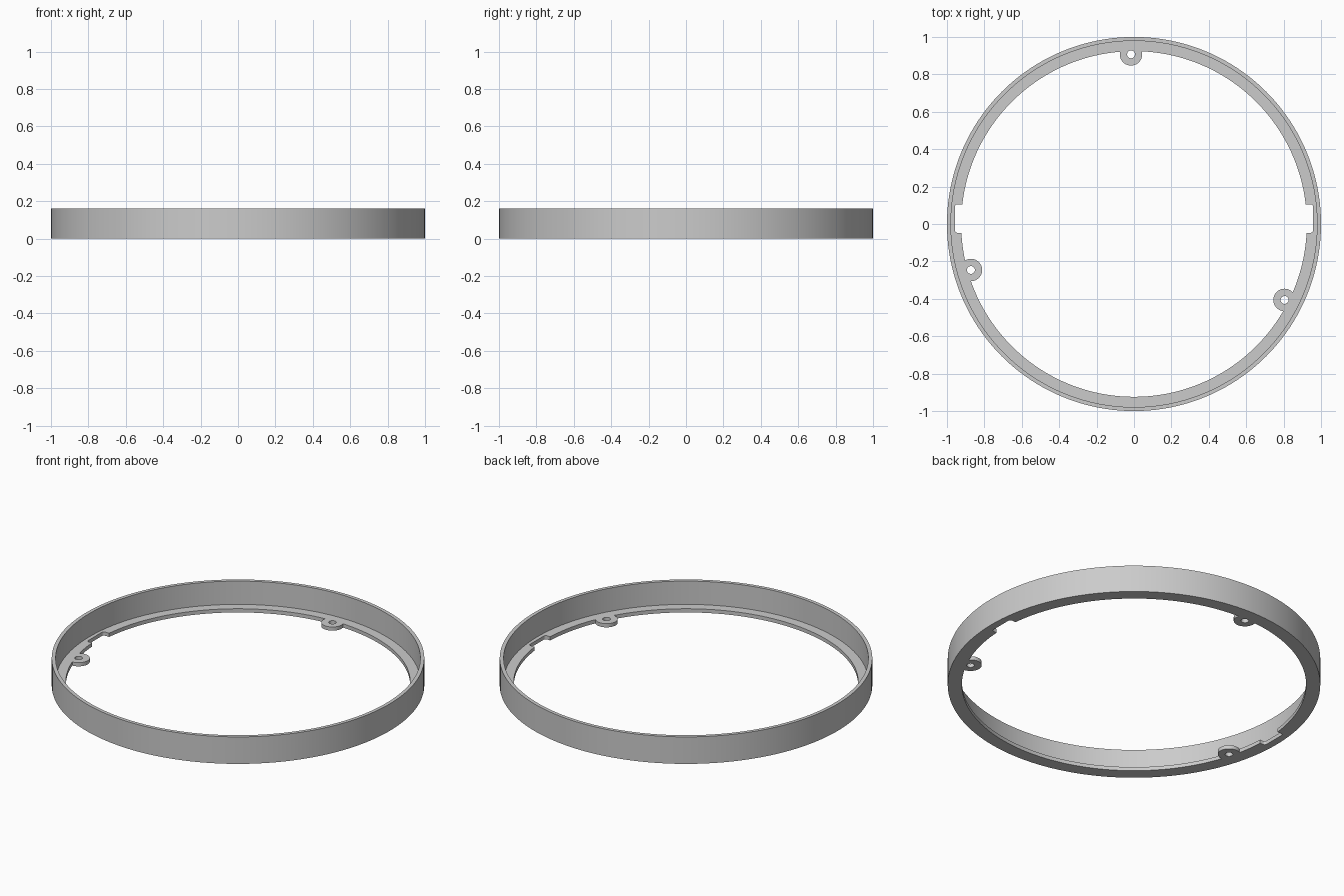
import bpy, bmesh, math
from mathutils import Matrix, Vector

cube = bpy.data.objects.get("Cube")
if cube:
    bpy.data.objects.remove(cube, do_unlink=True)

HEIGHT, FLOOR = 0.16, 0.022
LUGS = [(-0.016, 0.907), (-0.872, -0.246), (0.805, -0.406)]

grey = bpy.data.materials.new("plain_grey")
grey.use_nodes = True
grey.diffuse_color = (0.6, 0.6, 0.6, 1)
grey.node_tree.nodes["Principled BSDF"].inputs["Base Color"].default_value = (0.6, 0.6, 0.6, 1)


def add_object(name, bm):
    bmesh.ops.recalc_face_normals(bm, faces=bm.faces)
    mesh = bpy.data.meshes.new(name)
    bm.to_mesh(mesh)
    bm.free()
    mesh.materials.append(grey)
    obj = bpy.data.objects.new(name, mesh)
    bpy.context.collection.objects.link(obj)
    return obj


def lathe(name, profile, steps):
    bm = bmesh.new()
    rings = []
    for i in range(steps):
        a = 2 * math.pi * i / steps
        rings.append([bm.verts.new((r * math.cos(a), r * math.sin(a), z)) for r, z in profile])
    n = len(profile)
    for i in range(steps):
        here, after = rings[i], rings[(i + 1) % steps]
        for j in range(n):
            k = (j + 1) % n
            bm.faces.new((here[j], after[j], after[k], here[k]))
    return add_object(name, bm)


def disc(name, x, y, radius, low, high, steps):
    bm = bmesh.new()
    bmesh.ops.create_cone(bm, cap_ends=True, segments=steps, radius1=radius, radius2=radius,
                          depth=high - low, matrix=Matrix.Translation((x, y, (low + high) / 2)))
    return add_object(name, bm)


def rounded_box(name, centre, size, radius):
    bm = bmesh.new()
    bmesh.ops.create_cube(bm, size=1)
    bmesh.ops.scale(bm, vec=Vector(size), verts=bm.verts)
    upright = [e for e in bm.edges if abs(e.verts[0].co.z - e.verts[1].co.z) > 0.01]
    bmesh.ops.bevel(bm, geom=upright, offset=radius, segments=4, profile=0.5, affect='EDGES')
    bmesh.ops.translate(bm, vec=Vector(centre), verts=bm.verts)
    return add_object(name, bm)


def combine(target, tool, operation):
    tool.hide_render = True
    mod = target.modifiers.new(tool.name, 'BOOLEAN')
    mod.operation, mod.solver, mod.object = operation, 'EXACT', tool
    bpy.context.view_layer.objects.active = target
    bpy.ops.object.modifier_apply(modifier=mod.name)
    bpy.data.objects.remove(tool, do_unlink=True)


# Thin wall with an inward flange at its foot
ring = lathe("flanged_ring", [(1, 0), (1, HEIGHT), (0.979, HEIGHT), (0.979, FLOOR),
                              (0.924, FLOOR), (0.924, 0)], 160)

# Opposite notches in the flange
for side in (-1, 1):
    notch = rounded_box("notch_cutter", (side * 0.877, 0.029, 0), (0.16, 0.152, 0.2), 0.012)
    combine(ring, notch, 'DIFFERENCE')

# Screw lugs, each with a through hole
for x, y in LUGS:
    combine(ring, disc("screw_lug", x, y, 0.06, 0, FLOOR, 48), 'UNION')
    combine(ring, disc("hole_cutter", x, y, 0.021, -0.1, 0.1, 32), 'DIFFERENCE')

bpy.ops.object.select_all(action='DESELECT')
ring.select_set(True)
bpy.context.view_layer.objects.active = ring
bpy.ops.object.shade_smooth_by_angle(angle=math.radians(30))
